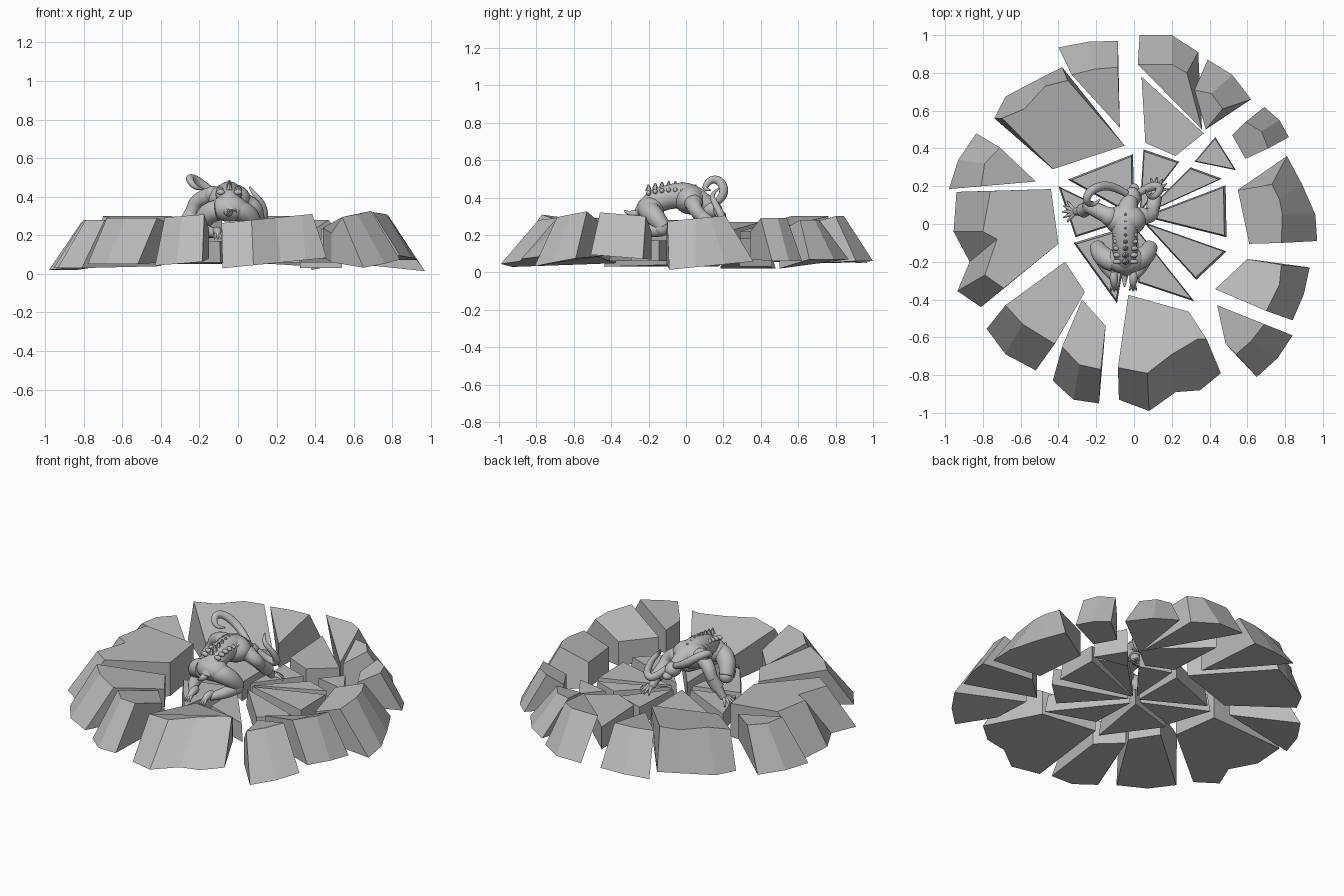
import bpy
import bmesh
from math import cos, sin, pi
from mathutils import Vector

cube = bpy.data.objects.get("Cube")
if cube:
    bpy.data.objects.remove(cube, do_unlink=True)

# Single stone grey for the whole sculpture
stone = bpy.data.materials.new("stone_grey")
stone.use_nodes = True
stone.diffuse_color = (.5, .5, .5, 1)
stone.node_tree.nodes["Principled BSDF"].inputs["Base Color"].default_value = (.5, .5, .5, 1)


def solid(name, top, bottom):
    """Closed block between two matching outlines."""
    bm = bmesh.new()
    upper = [bm.verts.new(p) for p in top]
    lower = [bm.verts.new(p) for p in bottom]
    bm.faces.new(upper)
    bm.faces.new(lower[::-1])
    count = len(upper)
    for i in range(count):
        j = (i + 1) % count
        bm.faces.new((upper[j], upper[i], lower[i], lower[j]))
    bmesh.ops.recalc_face_normals(bm, faces=bm.faces)
    mesh = bpy.data.meshes.new(name)
    bm.to_mesh(mesh)
    bm.free()
    mesh.materials.append(stone)
    obj = bpy.data.objects.new(name, mesh)
    bpy.context.collection.objects.link(obj)


def rim_shard(name, inner, shoulder, outer, peak=.29, base=.05, dip=.22, root=.07, tilt=(0, 0)):
    """Rim block: top rises to the shoulder, then slopes to the outer edge; tilt leans the block."""
    cx, cy = (sum(axis) / len(shoulder) for axis in zip(*shoulder))

    def lift(outline, z):
        return [(x, y, z + tilt[0] * (x - cx) + tilt[1] * (y - cy)) for x, y in outline]
    solid(name, lift(inner, dip) + lift(shoulder, peak), lift(inner, root) + lift(outer, base))


def floor_shard(name, outline, high=.17, low=.06, taper=.92):
    """Broken slab of the crater floor, narrower at the top."""
    cx, cy = (sum(axis) / len(outline) for axis in zip(*outline))
    top = [(cx + taper * (x - cx), cy + taper * (y - cy), high) for x, y in outline]
    solid(name, top, [(x, y, low) for x, y in outline])


# Rim shards, clockwise from the back
rim_shard("rim_back", [(.36, .5)],
          [(.02, .845), (.2, .845), (.28, .8)], [(.03, 1), (.2, 1), (.34, .91)], .3, .06, root=.04)
rim_shard("rim_back_left_a", [(.38, .5)],
          [(.47, .61), (.41, .69), (.32, .71)], [(.62, .66), (.52, .79), (.39, .87)], .28, .07, root=.02)
rim_shard("rim_back_left_b", [(.52, .47), (.59, .345)],
          [(.71, .4), (.675, .49), (.59, .54)], [(.82, .46), (.77, .55), (.69, .62)], .29, .06)
rim_shard("rim_left", [(.61, -.105), (.55, .18)],
          [(.73, .21), (.77, .13), (.785, .05), (.78, -.1)],
          [(.81, .36), (.89, .21), (.96, .05), (.97, -.09)], .29, .03, .23, tilt=(0, .1))
rim_shard("rim_front_left_a", [(.43, -.345), (.6, -.185)],
          [(.78, -.215), (.77, -.32), (.7, -.46)], [(.93, -.23), (.9, -.37), (.84, -.51)],
          .31, .08, .23, .08, (0, -.08))
rim_shard("rim_front_left_b", [(.485, -.635), (.44, -.43)],
          [(.69, -.53), (.62, -.62), (.54, -.69)], [(.84, -.59), (.76, -.71), (.65, -.81)],
          .31, .06, .22, .07, (.05, .15))
rim_shard("rim_front", [(-.03, -.375), (.29, -.465)],
          [(.385, -.61), (.335, -.61), (.2, -.69), (.07, -.79), (-.085, -.76)],
          [(.46, -.79), (.35, -.88), (.22, -.89), (.08, -.99), (-.08, -.93)],
          .29, .055, .22, .07, (.1, 0))
rim_shard("rim_front_right_a", [(-.275, -.4), (-.15, -.54)],
          [(-.175, -.77), (-.29, -.745), (-.38, -.65)],
          [(-.185, -.95), (-.32, -.93), (-.43, -.83)], .3, .055, tilt=(.08, 0))
rim_shard("rim_front_right_b", [(-.365, -.2), (-.26, -.36)],
          [(-.42, -.635), (-.59, -.53), (-.68, -.43)],
          [(-.52, -.775), (-.68, -.69), (-.78, -.555)])
rim_shard("rim_right", [(-.44, .185), (-.4, -.105)],
          [(-.69, -.34), (-.79, -.27), (-.725, -.08), (-.8, -.04), (-.76, .175)],
          [(-.81, -.44), (-.935, -.355), (-.87, -.2), (-.955, -.04), (-.94, .17)], .28, .03, .25, .04)
rim_shard("rim_back_right_a", [(-.52, .225)],
          [(-.81, .2), (-.79, .32), (-.71, .405)], [(-.98, .185), (-.93, .34), (-.835, .48)], .27, .02)
rim_shard("rim_back_right_b", [(-.05, .415), (-.43, .29)],
          [(-.7, .56), (-.58, .61), (-.47, .73), (-.35, .76)],
          [(-.74, .56), (-.68, .675), (-.5, .77), (-.38, .83)], .3)
rim_shard("rim_back_right_c", [(-.075, .51)],
          [(-.33, .79), (-.21, .82), (-.085, .83)], [(-.4, .935), (-.24, .965), (-.085, .97)], .28)

# Floor shards, wedges pointing to the middle
floor_shard("floor_back_step", [(.04, .78), (.37, .48), (.22, .36), (.06, .43)], .2, taper=1)
floor_shard("floor_back_right", [(-.35, .235), (-.005, .37), (0, .04)])
floor_shard("floor_back", [(.05, .395), (.24, .33), (.03, .06)])
floor_shard("floor_back_left_a", [(.3, .3), (.465, .24), (.05, .05)])
floor_shard("floor_back_left_b", [(.43, .46), (.54, .285), (.32, .33)], .18, .03)
floor_shard("floor_left", [(.485, .205), (.49, -.07), (.05, .04)])
floor_shard("floor_front_left", [(.49, -.145), (.33, -.295), (.05, .01)])
floor_shard("floor_front", [(.32, -.41), (.02, -.31), (.01, -.02)])
floor_shard("floor_front_right", [(-.09, -.42), (-.32, -.1), (-.02, -.01)])
floor_shard("floor_right", [(-.4, .2), (-.31, -.07), (-.03, .02)])


def finish(obj, name):
    obj.name = name
    obj.data.materials.clear()
    obj.data.materials.append(stone)
    bpy.ops.object.shade_smooth_by_angle()


def tube(name, points, radii):
    """Smooth tapering limb along a path."""
    curve = bpy.data.curves.new(name, "CURVE")
    curve.dimensions = "3D"
    curve.bevel_depth = 1
    curve.bevel_resolution = 6
    curve.use_fill_caps = True
    spline = curve.splines.new("NURBS")
    spline.points.add(len(points) - 1)
    for point, place, radius in zip(spline.points, points, radii):
        point.co = (*place, 1)
        point.radius = radius
    spline.order_u = 3
    spline.use_endpoint_u = True
    spline.resolution_u = 6
    obj = bpy.data.objects.new(name, curve)
    bpy.context.collection.objects.link(obj)
    bpy.ops.object.select_all(action="DESELECT")
    obj.select_set(True)
    bpy.context.view_layer.objects.active = obj
    bpy.ops.object.convert(target="MESH")
    finish(bpy.context.object, name)


def blob(name, place, size):
    """Ellipsoid muscle or joint."""
    bpy.ops.mesh.primitive_uv_sphere_add(segments=20, ring_count=12, location=place)
    bpy.context.object.scale = size
    finish(bpy.context.object, name)


def digits(name, root, heading, length, count, spread):
    """Fan of clawed fingers or toes."""
    for i in range(count):
        angle = heading + spread * (i - (count - 1) / 2)
        way = Vector((cos(angle), sin(angle), 0)) * length
        start = Vector(root)
        tube(f"{name}_{i}", [start, start + way * .55 + Vector((0, 0, .015)),
                             start + way + Vector((0, 0, -.02))], [.012, .011, .003])


# Crouching horned figure: hunched torso and head
tube("torso", [(-.04, -.25, .31), (-.045, -.2, .36), (-.05, -.09, .41), (-.045, .04, .41), (-.02, .13, .35)],
     [.035, .065, .065, .075, .04])
blob("hips", (-.045, -.19, .34), (.1, .075, .07))
blob("chest", (-.045, .02, .39), (.11, .085, .08))
blob("head", (-.01, .14, .335), (.045, .055, .045))
blob("muzzle", (0, .18, .305), (.028, .035, .025))
tube("tail", [(-.05, -.23, .33), (-.05, -.29, .3), (-.05, -.33, .33)], [.028, .016, .005])

# Curled horns
tube("right_horn", [(-.04, .16, .37), (-.12, .21, .41), (-.22, .19, .49), (-.26, .13, .5),
                    (-.22, .09, .44), (-.18, .13, .44)], [.018, .024, .024, .02, .014, .004])
tube("left_horn", [(.02, .16, .34), (.08, .2, .27), (.14, .2, .28), (.13, .16, .36),
                   (.08, .13, .42), (.06, .18, .45)], [.018, .024, .022, .018, .012, .004])

# Back plates along the spine
for i in range(8):
    t = i / 7
    y = -.2 + .25 * t
    height = .43 + .04 * sin(pi * (.2 + .6 * t))
    bpy.ops.mesh.primitive_cone_add(vertices=6, radius1=.018, radius2=.004, depth=.035,
                                    location=(-.045, y, height))
    finish(bpy.context.object, f"spine_plate_{i}")
    for side in (-1, 1):
        blob(f"rib_plate_{i}_{side}", (-.045 + side * .045, y, height - .03), (.022, .013, .014))

# Arms braced on the floor, the right shoulder held higher
arms = {
    "right": [(-.13, .04, .41), (-.21, .08, .39), (-.24, .09, .32), (-.27, .07, .26), (-.31, .065, .2)],
    "left": [(.04, .04, .37), (.09, .04, .35), (.1, .08, .3), (.11, .14, .25), (.115, .175, .2)],
}
for side, path in arms.items():
    tube(side + "_arm", path, [.045, .04, .034, .03, .02])
    blob(side + "_shoulder", path[0], (.05, .05, .045))
    tube(side + "_bracer", path[2:4], [.036, .038])
    digits(side + "_finger", path[-1], pi if side == "right" else pi / 3, .07, 5, .45)

# Folded legs, mirrored about the figure's middle
middle = -.055
for side, sign in (("right", -1), ("left", 1)):
    def at(x, y, z):
        return (middle + sign * x, y, z)
    tube(side + "_thigh", [at(.05, -.2, .33), at(.12, -.18, .32), at(.14, -.12, .24)], [.055, .058, .04])
    blob(side + "_knee", at(.135, -.13, .235), (.042, .042, .042))
    tube(side + "_shin", [at(.13, -.13, .23), at(.12, -.21, .22), at(.055, -.28, .21)], [.038, .036, .022])
    tube(side + "_foot", [at(.055, -.26, .22), at(.05, -.3, .23), at(.05, -.33, .2)], [.022, .024, .014])
    digits(side + "_toe", at(.05, -.31, .2), -pi / 2, .045, 3, .4)
